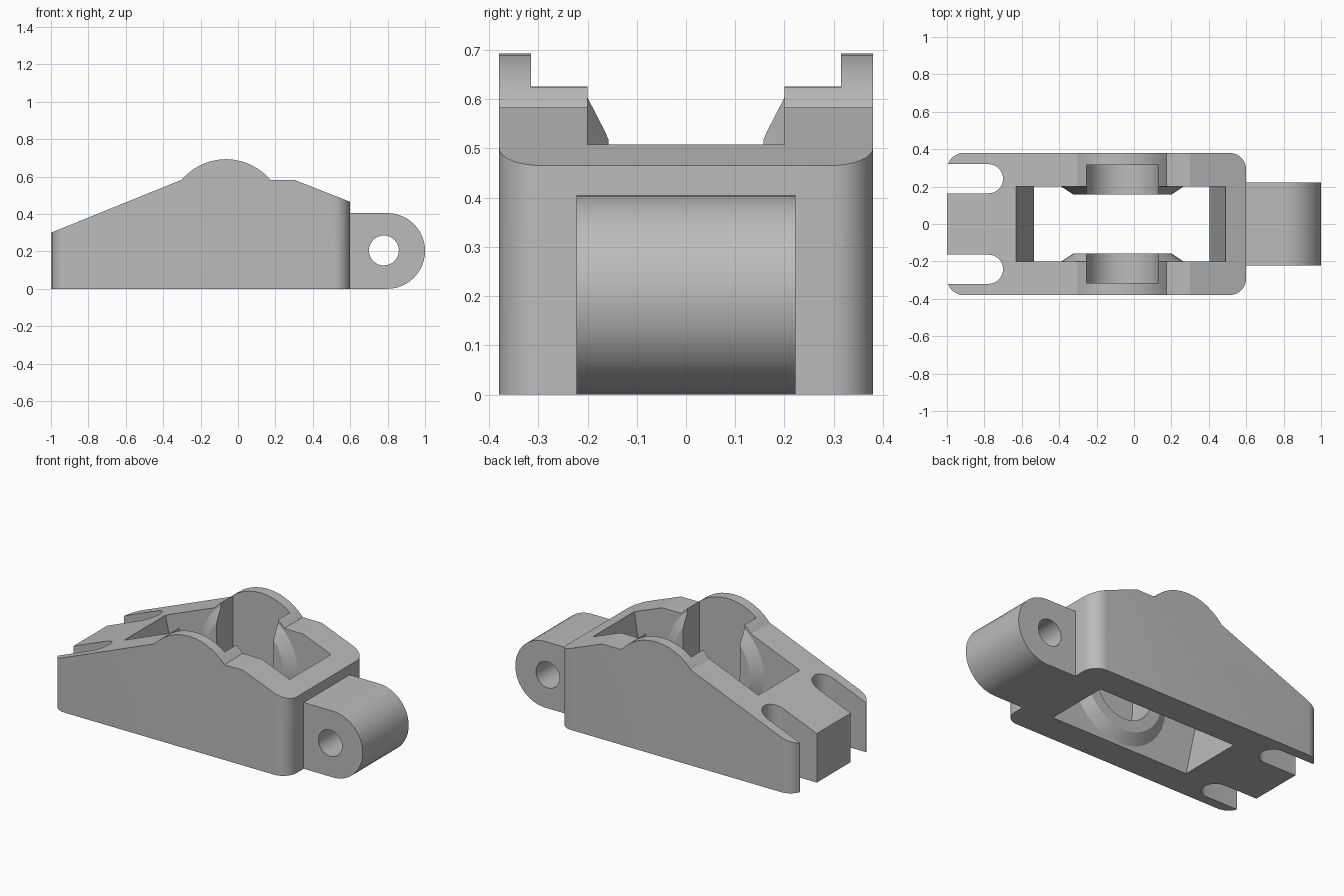
import bpy, bmesh
from math import pi, sin, cos, asin, radians
from mathutils import Matrix, Vector

cube = bpy.data.objects.get("Cube")
if cube:
    bpy.data.objects.remove(cube, do_unlink=True)

grey = bpy.data.materials.new("plain_grey")
grey.use_nodes = True
grey.diffuse_color = (0.5, 0.5, 0.5, 1)
grey.node_tree.nodes["Principled BSDF"].inputs["Base Color"].default_value = (0.5, 0.5, 0.5, 1)


def finish(name, bm):
    bmesh.ops.recalc_face_normals(bm, faces=bm.faces)
    mesh = bpy.data.meshes.new(name)
    bm.to_mesh(mesh)
    bm.free()
    mesh.materials.append(grey)
    ob = bpy.data.objects.new(name, mesh)
    bpy.context.collection.objects.link(ob)
    return ob


def prism(name, outline, axis, low, high):
    """Extrude a 2D outline along y (outline in x, z) or z (outline in x, y)."""
    bm = bmesh.new()
    along = Vector((0, 1, 0)) if axis == "y" else Vector((0, 0, 1))
    place = (lambda a, b: (a, low, b)) if axis == "y" else (lambda a, b: (a, b, low))
    face = bm.faces.new([bm.verts.new(place(a, b)) for a, b in outline])
    new = bmesh.ops.extrude_face_region(bm, geom=[face])["geom"]
    moved = [v for v in new if isinstance(v, bmesh.types.BMVert)]
    bmesh.ops.translate(bm, verts=moved, vec=along * (high - low))
    return finish(name, bm)


def arc(cx, cy, r, start, end, steps):
    return [(cx + r * cos(start + (end - start) * i / steps),
             cy + r * sin(start + (end - start) * i / steps)) for i in range(steps + 1)]


def combine(target, tool, operation):
    mod = target.modifiers.new(operation.lower(), "BOOLEAN")
    mod.operation = operation
    mod.solver = "EXACT"
    mod.object = tool
    bpy.context.view_layer.objects.active = target
    bpy.ops.object.modifier_apply(modifier=mod.name)
    bpy.data.objects.remove(tool, do_unlink=True)


# Body: side profile with a domed crown
dome_x, dome_z, dome_r = -0.064, 0.383, 0.31
start = asin((0.583 - dome_z) / dome_r)
side = [(-1, 0), (0.6, 0), (0.6, 0.465), (0.3, 0.583)]
side += arc(dome_x, dome_z, dome_r, start, pi - start, 12) + [(-1, 0.3)]
body = prism("body", side, "y", -0.5, 0.5)

# Rounded plan trims the body sides and vertical corners
c = 0.09
plan = []
for i, (x, y) in enumerate([(0.6 - c, 0.38 - c), (c - 1, 0.38 - c),
                            (c - 1, c - 0.38), (0.6 - c, c - 0.38)]):
    plan += arc(x, y, c, i * pi / 2, (i + 1) * pi / 2, 8)
combine(body, prism("plan_cutter", plan, "z", -0.2, 1), "INTERSECT")

# Central opening with sloped end walls
opening = [(-0.514, -0.1), (0.388, -0.1), (0.572, 1), (-0.746, 1)]
combine(body, prism("opening_cutter", opening, "y", -0.2, 0.2), "DIFFERENCE")

hub_x, hub_z, seat_r = -0.0625, 0.341, 0.1925
for s in (-1, 1):
    # Tapered boss on the inner wall
    bm = bmesh.new()
    bmesh.ops.create_cone(bm, cap_ends=True, segments=32, radius1=0.334, radius2=0.2615,
                          depth=0.048)
    bmesh.ops.transform(bm, verts=bm.verts, matrix=Matrix.Translation((hub_x, s * 0.181, hub_z))
                        @ Matrix.Rotation(s * pi / 2, 4, "X"))
    combine(body, finish("boss", bm), "UNION")

    # Open-topped round seat through the boss
    seat = arc(hub_x, hub_z, seat_r, pi, 2 * pi, 20)
    seat += [(hub_x + seat_r, 1), (hub_x - seat_r, 1)]
    low, high = sorted((s * 0.1, s * 0.315))
    combine(body, prism("seat_cutter", seat, "y", low, high), "DIFFERENCE")

    # Round-ended slot at the low end
    slot_r = 0.078
    slot = arc(-0.7 - slot_r, s * 0.242, slot_r, -pi / 2, pi / 2, 14)
    slot += [(-1.2, s * 0.242 + slot_r), (-1.2, s * 0.242 - slot_r)]
    combine(body, prism("slot_cutter", slot, "z", -0.2, 1), "DIFFERENCE")

# Hinge lug with a cross hole
lug_r = 0.2025
lug = prism("hinge_lug", [(0.595, 0)] + arc(1 - lug_r, lug_r, lug_r, -pi / 2, pi / 2, 24)
            + [(0.595, 2 * lug_r)], "y", -0.222, 0.222)
hole = prism("hole_cutter", arc(0.78, 0.205, 0.08, 0, 2 * pi, 32)[:-1], "y", -0.4, 0.4)
combine(lug, hole, "DIFFERENCE")

# Smooth the curved walls and keep edges crisp
for ob in (body, lug):
    bpy.ops.object.select_all(action="DESELECT")
    ob.select_set(True)
    bpy.context.view_layer.objects.active = ob
    bpy.ops.object.shade_smooth_by_angle(angle=radians(20))
